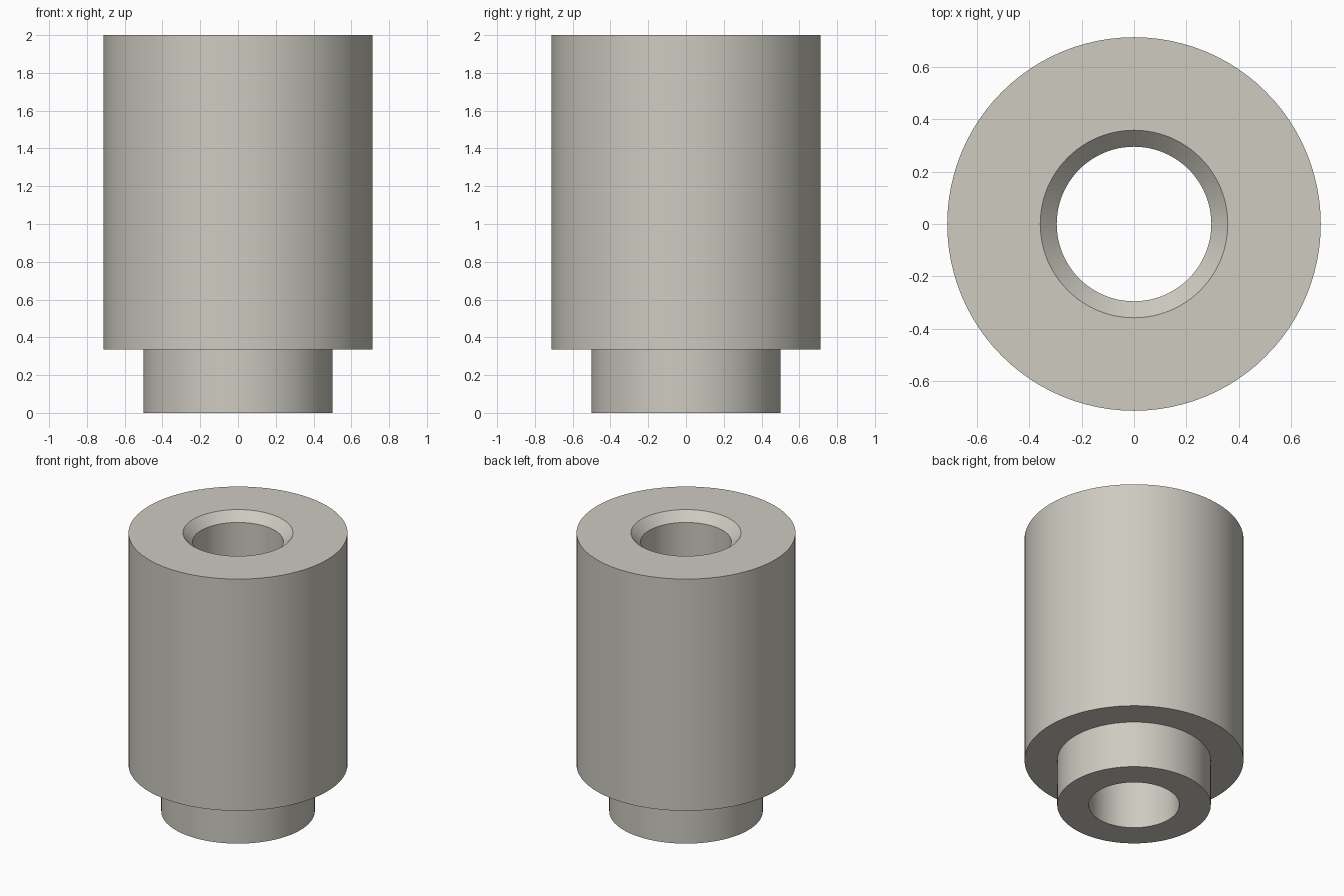
import bpy
import bmesh
import math

cube = bpy.data.objects.get("Cube")
if cube:
    bpy.data.objects.remove(cube, do_unlink=True)

# Warm grey finish
color = (0.61, 0.595, 0.53, 1.0)
grey = bpy.data.materials.new("warm_grey")
grey.use_nodes = True
grey.diffuse_color = color
grey.node_tree.nodes["Principled BSDF"].inputs["Base Color"].default_value = color

SEGMENTS = 96
HEIGHT = 2.0
BODY_R, NECK_R, BORE_R = 0.713, 0.5, 0.295
NECK_H, CHAMFER = 0.335, 0.063

# Closed cross-section: neck, shoulder, body, chamfered bore
profile = [
    (BORE_R, 0), (NECK_R, 0), (NECK_R, NECK_H), (BODY_R, NECK_H),
    (BODY_R, HEIGHT), (BORE_R + CHAMFER, HEIGHT), (BORE_R, HEIGHT - CHAMFER),
]


def lathe(name, section, material):
    """Revolve a closed (radius, height) section around z."""
    bm = bmesh.new()
    verts = [bm.verts.new((r, 0, z)) for r, z in section]
    edges = [bm.edges.new((v, verts[(i + 1) % len(verts)])) for i, v in enumerate(verts)]
    bmesh.ops.spin(bm, geom=verts + edges, cent=(0, 0, 0), axis=(0, 0, 1),
                   angle=math.tau, steps=SEGMENTS, use_merge=True)
    bmesh.ops.remove_doubles(bm, verts=bm.verts[:], dist=0.0001)
    bmesh.ops.recalc_face_normals(bm, faces=bm.faces[:])
    mesh = bpy.data.meshes.new(name)
    bm.to_mesh(mesh)
    bm.free()
    mesh.materials.append(material)
    obj = bpy.data.objects.new(name, mesh)
    bpy.context.collection.objects.link(obj)
    return obj


# Stepped bushing with a through bore
bushing = lathe("stepped_bushing", profile, grey)
bpy.ops.object.select_all(action="DESELECT")
bushing.select_set(True)
bpy.context.view_layer.objects.active = bushing
bpy.ops.object.shade_smooth_by_angle(angle=math.radians(30))
